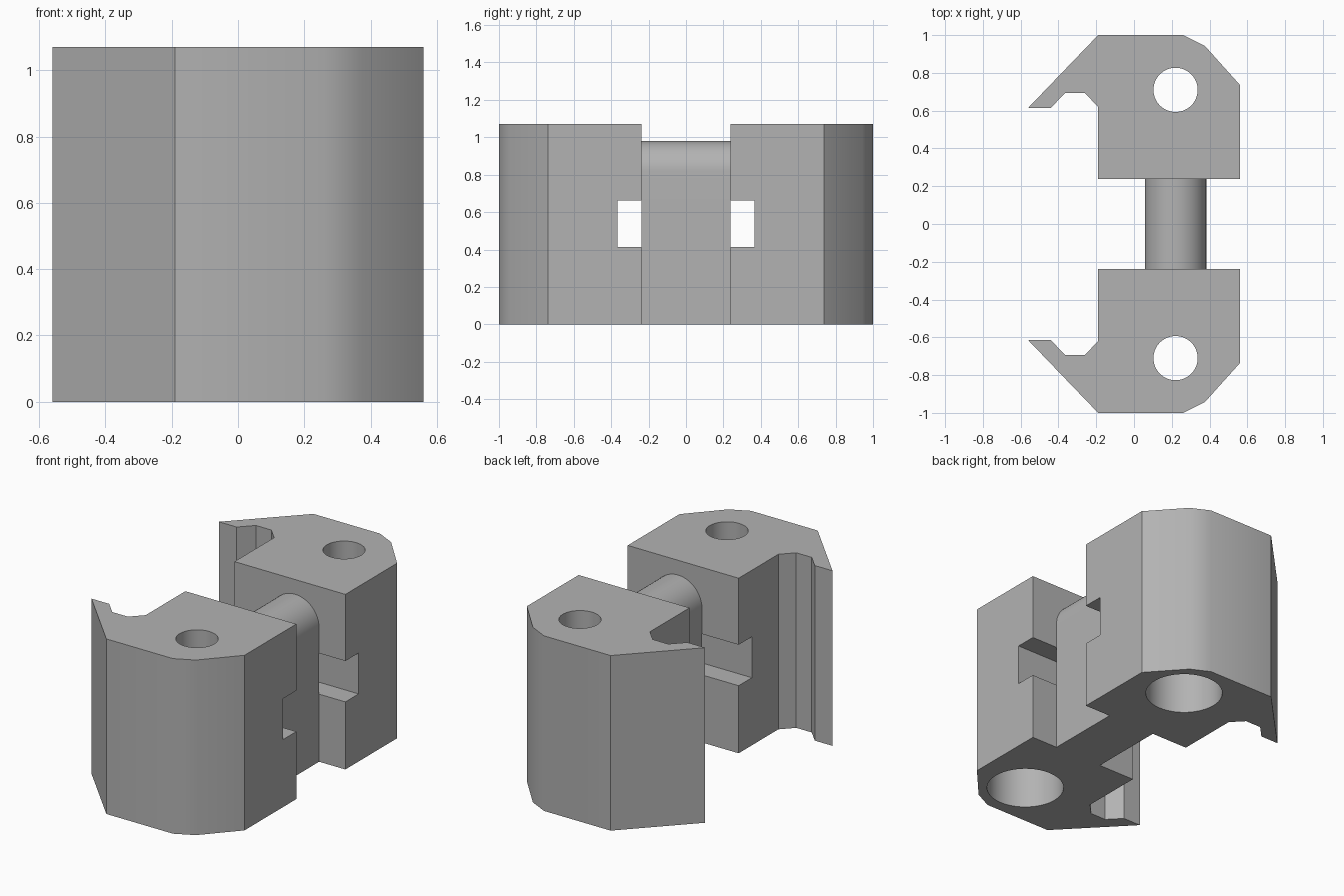
import bpy, bmesh, math
from mathutils import Vector

if "Cube" in bpy.data.objects:
    bpy.data.objects.remove(bpy.data.objects["Cube"], do_unlink=True)

HEIGHT = 1.07
INNER_Y = 0.237
HOLE_X, HOLE_Y = 0.22, 0.71

grey = bpy.data.materials.new("plain grey")
grey.use_nodes = True
colour = (0.45, 0.45, 0.45, 1)
grey.diffuse_color = colour
grey.node_tree.nodes["Principled BSDF"].inputs["Base Color"].default_value = colour


def prism(name, outline, direction):
    """Extrude a closed outline of 3D points along a direction."""
    bm = bmesh.new()
    face = bm.faces.new([bm.verts.new(p) for p in outline])
    moved = bmesh.ops.extrude_face_region(bm, geom=[face])["geom"]
    verts = [g for g in moved if isinstance(g, bmesh.types.BMVert)]
    bmesh.ops.translate(bm, verts=verts, vec=Vector(direction))
    bmesh.ops.recalc_face_normals(bm, faces=bm.faces)
    mesh = bpy.data.meshes.new(name)
    bm.to_mesh(mesh)
    bm.free()
    mesh.materials.append(grey)
    obj = bpy.data.objects.new(name, mesh)
    bpy.context.collection.objects.link(obj)
    return obj


def cylinder(name, x, y, radius, z0, z1):
    angles = [2 * math.pi * i / 64 for i in range(64)]
    ring = [(x + radius * math.cos(a), y + radius * math.sin(a), z0) for a in angles]
    return prism(name, ring, (0, 0, z1 - z0))


def combine(target, tool, operation):
    bpy.context.view_layer.objects.active = target
    mod = target.modifiers.new("combine", 'BOOLEAN')
    mod.operation, mod.solver, mod.object = operation, 'EXACT', tool
    bpy.ops.object.modifier_apply(modifier=mod.name)
    bpy.data.objects.remove(tool, do_unlink=True)


# Round-topped bridge joining the two blocks
half, centre_z = 0.1625, 0.8175
arch = [(HOLE_X + half * math.cos(a), centre_z + half * math.sin(a))
        for a in [math.pi * i / 32 for i in range(33)]]
section = [(HOLE_X - half, 0), (HOLE_X + half, 0)] + arch
body = prism("clamp_body", [(x, -0.3, z) for x, z in section], (0, 0.6, 0))

# Hooked, chamfered block at each end
block = [(-0.56, 0.615), (-0.44, 0.615), (-0.365, 0.693), (-0.26, 0.693),
         (-0.19, 0.62), (-0.19, INNER_Y), (0.56, INNER_Y), (0.56, 0.737),
         (0.375, 0.943), (0.26, 1), (-0.19, 1)]
for side in (-1, 1):
    outline = [(x, side * y, 0) for x, y in block]
    combine(body, prism("end_block", outline, (0, 0, HEIGHT)), 'UNION')

# Cross slots, bolt holes and wide bolt-head recesses from below
for side in (-1, 1):
    slot = [(-0.3, side * y, z) for y, z in
            ((INNER_Y, 0.413), (0.365, 0.413), (0.365, 0.663), (INNER_Y, 0.663))]
    combine(body, prism("slot_cutter", slot, (1, 0, 0)), 'DIFFERENCE')
    y = side * HOLE_Y
    combine(body, cylinder("hole_cutter", HOLE_X, y, 0.117, -0.1, 1.2), 'DIFFERENCE')
    combine(body, cylinder("recess_cutter", HOLE_X, y, 0.22, -0.1, 0.55), 'DIFFERENCE')

# Soft shading on the round parts and shallow chamfers
bpy.ops.object.select_all(action='DESELECT')
body.select_set(True)
bpy.context.view_layer.objects.active = body
bpy.ops.object.shade_smooth_by_angle(angle=math.radians(30))
